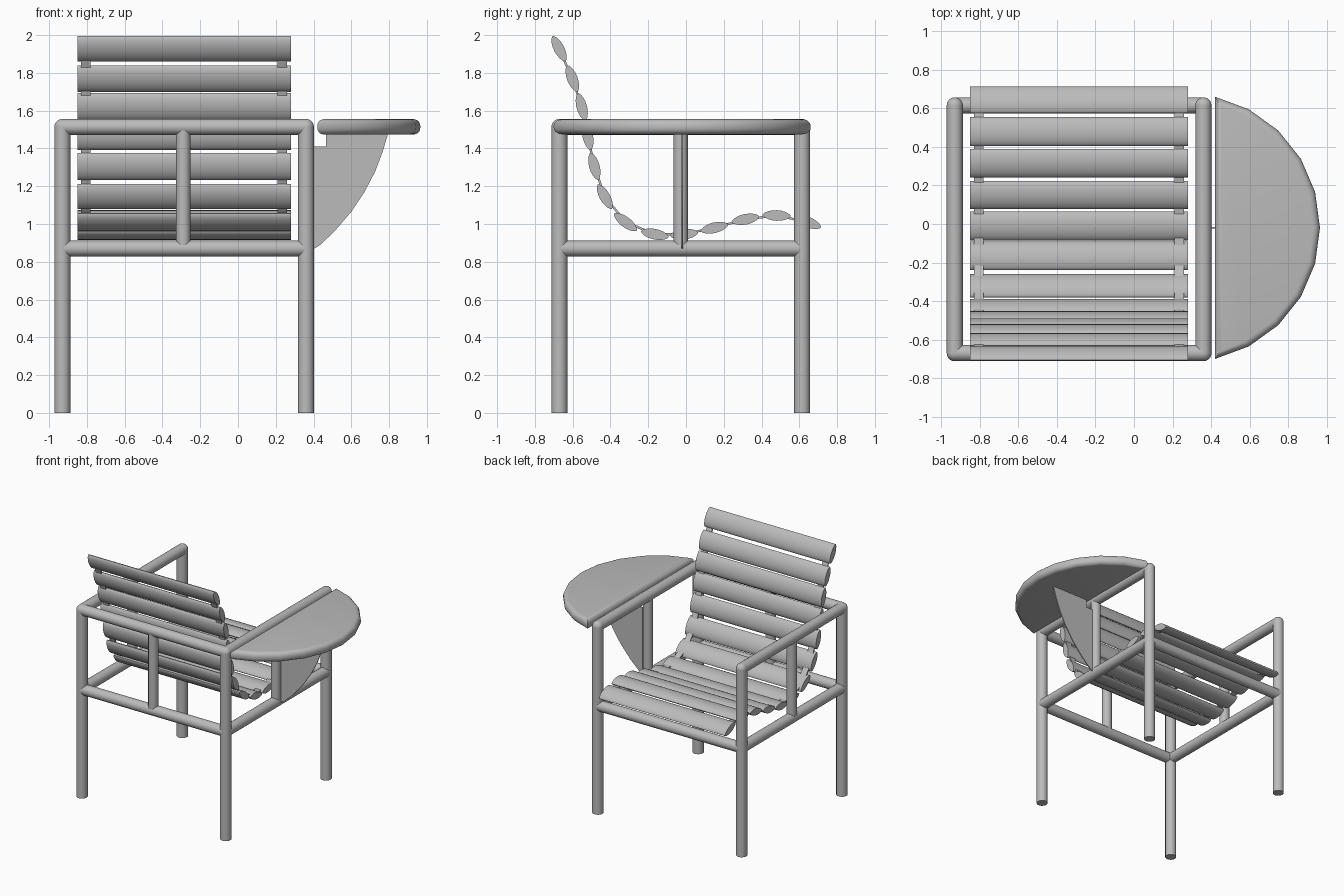
import bpy, bmesh, math
from mathutils import Vector

cube = bpy.data.objects.get("Cube")
if cube:
    bpy.data.objects.remove(cube, do_unlink=True)

GREY = (0.5, 0.5, 0.5, 1)
mat = bpy.data.materials.new("satin grey")
mat.use_nodes = True
mat.diffuse_color = GREY
mat.node_tree.nodes["Principled BSDF"].inputs["Base Color"].default_value = GREY


def finish(name, bm, angle=40):
    bmesh.ops.recalc_face_normals(bm, faces=bm.faces)
    mesh = bpy.data.meshes.new(name)
    bm.to_mesh(mesh)
    bm.free()
    mesh.materials.append(mat)
    ob = bpy.data.objects.new(name, mesh)
    bpy.context.collection.objects.link(ob)
    bpy.ops.object.select_all(action='DESELECT')
    ob.select_set(True)
    bpy.context.view_layer.objects.active = ob
    bpy.ops.object.shade_smooth_by_angle(angle=math.radians(angle))
    return ob


def tube(name, a, b, r):
    a, b = Vector(a), Vector(b)
    bm = bmesh.new()
    bmesh.ops.create_cone(bm, cap_ends=True, segments=24, radius1=r, radius2=r,
                          depth=(b - a).length)
    turn = (b - a).to_track_quat('Z', 'Y').to_matrix().to_4x4()
    bmesh.ops.transform(bm, matrix=turn, verts=bm.verts)
    bmesh.ops.translate(bm, vec=(a + b) / 2, verts=bm.verts)
    return finish(name, bm)


def prism(name, points, offset, bevel=0):
    """Extrude a closed outline along an offset, optionally rounding its rims."""
    bm = bmesh.new()
    face = bm.faces.new([bm.verts.new(p) for p in points])
    ext = bmesh.ops.extrude_face_region(bm, geom=[face])["geom"]
    moved = [g for g in ext if isinstance(g, bmesh.types.BMVert)]
    bmesh.ops.translate(bm, vec=offset, verts=moved)
    if bevel:
        rims = [e for e in bm.edges
                if abs(e.verts[0].co.z - e.verts[1].co.z) < 1e-5]
        bmesh.ops.bevel(bm, geom=rims, offset=bevel, segments=5, profile=0.5,
                        affect='EDGES', clamp_overlap=True)
    return finish(name, bm)


# Tubular frame
R = 0.042
XR, XL, YB, YF = -0.93, 0.36, -0.67, 0.615
LOW, TOP, MID_Y, MID_X = 0.87, 1.514, -0.028, -0.29
for side, x in (("right", XR), ("left", XL)):
    for end, y in (("back", YB), ("front", YF)):
        tube(f"{side}_{end}_leg", (x, y, 0), (x, y, TOP), R)
        bm = bmesh.new()
        bmesh.ops.create_uvsphere(bm, u_segments=24, v_segments=12, radius=R)
        bmesh.ops.translate(bm, vec=(x, y, TOP), verts=bm.verts)
        finish(f"{side}_{end}_corner", bm)
    tube(f"{side}_armrest", (x, YB, TOP), (x, YF, TOP), R)
    tube(f"{side}_lower_rail", (x, YB, LOW), (x, YF, LOW), R)
    tube(f"{side}_middle_post", (x, MID_Y, LOW), (x, MID_Y, TOP), 0.038)
tube("back_top_rail", (XR, YB, TOP), (XL, YB, TOP), R)
tube("back_lower_rail", (XR, YB, LOW), (XL, YB, LOW), R)
tube("front_lower_rail", (XR, YF, LOW), (XL, YF, LOW), R)
tube("back_middle_post", (MID_X, YB, LOW), (MID_X, YB, TOP), 0.038)

# Seat curve (y, z): slat centres from top of back to front of seat,
# with one guide point beyond each end
path = [Vector(p) for p in (
    (-0.745, 2.05), (-0.672, 1.928), (-0.602, 1.77), (-0.552, 1.62),
    (-0.52, 1.465), (-0.485, 1.305), (-0.43, 1.145), (-0.32, 1.01),
    (-0.165, 0.946), (-0.01, 0.946), (0.15, 0.98), (0.315, 1.025),
    (0.48, 1.045), (0.645, 1.01), (0.79, 0.92))]
X0, X1 = -0.85, 0.28
HALF_LEN, HALF_THICK, N = 0.075, 0.028, 10

# Lens-shaped slats
for i in range(1, len(path) - 1):
    along = (path[i + 1] - path[i - 1]).normalized()
    across = Vector((-along.y, along.x))
    outline = []
    for sign in (1, -1):
        for k in range(N):
            t = math.pi * k / N
            p = path[i] + along * (sign * HALF_LEN * math.cos(t)) \
                + across * (sign * HALF_THICK * math.sin(t) ** 1.3)
            outline.append((X0, p.x, p.y))
    prism(f"slat_{i}", outline, (X1 - X0, 0, 0))

# Straps joining the slats
inner = path[1:-1]
for side, x in (("right", -0.83), ("left", 0.21)):
    upper, under = [], []
    for i, p in enumerate(inner):
        d = (path[i + 2] - path[i]).normalized()
        n = Vector((-d.y, d.x)) * 0.006
        upper.append((x, *(p + n)))
        under.append((x, *(p - n)))
    prism(f"{side}_strap", upper + under[::-1], (0.05, 0, 0))

# Half-round writing tablet with rounded rims
RAD, CX, CY, SPAN, SEG = 0.697, 0.268, -0.02, math.radians(77.4), 10
arc = [-SPAN + 2 * SPAN * k / SEG for k in range(SEG + 1)]
prism("tablet", [(CX + RAD * math.cos(a), CY + RAD * math.sin(a), 1.474) for a in arc],
      (0, 0, 0.081), bevel=0.035)

# Thin curved bracket holding the tablet
bracket = [(0.402, 0.87), (0.402, 1.41), (0.465, 1.41), (0.465, 1.48), (0.795, 1.48),
           (0.765, 1.38), (0.725, 1.275), (0.67, 1.17), (0.6, 1.065), (0.51, 0.96),
           (0.43, 0.885)]
prism("tablet_bracket", [(x, -0.024, z) for x, z in bracket], (0, 0.008, 0))
